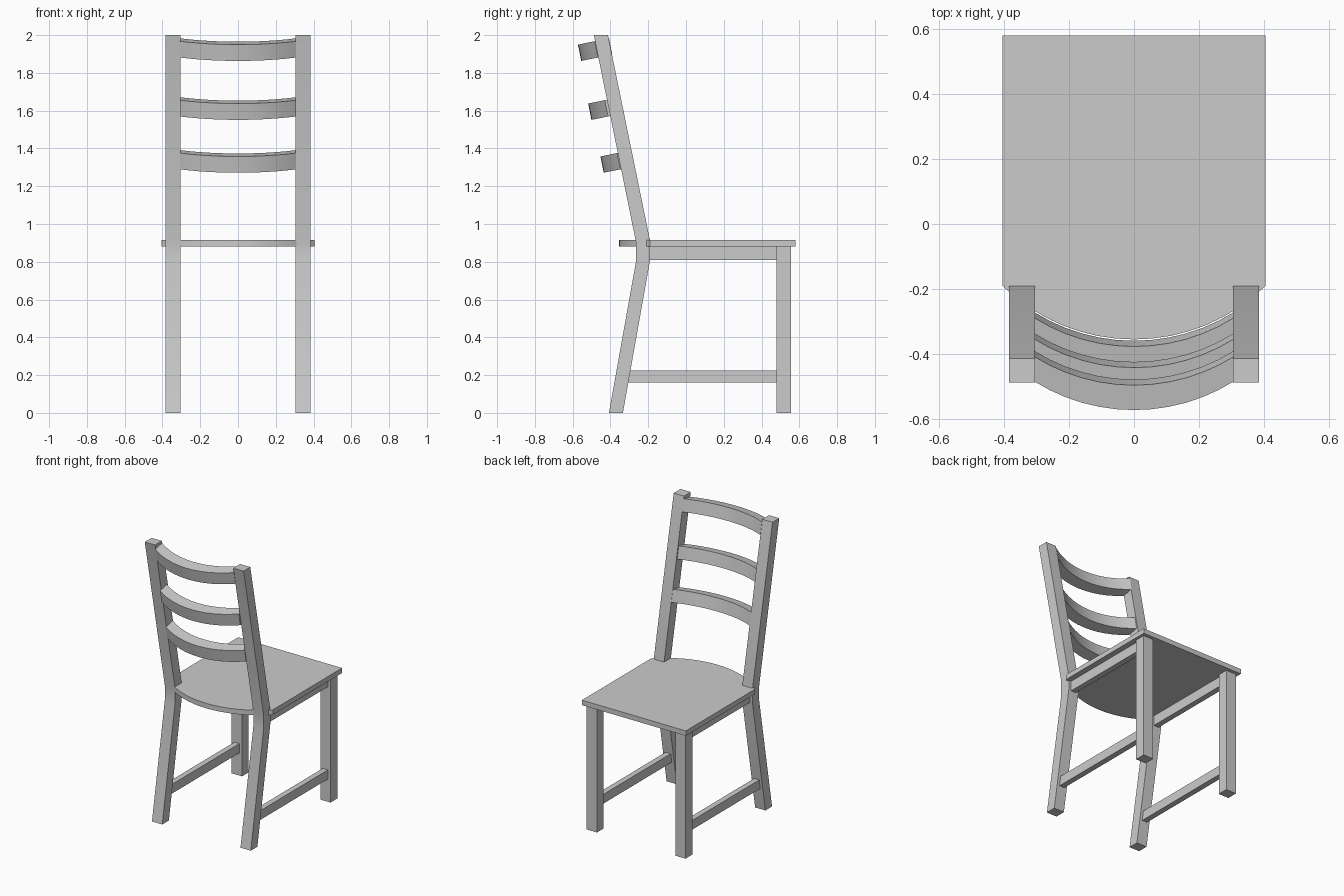
import bpy, bmesh, math
from mathutils import Vector

if "Cube" in bpy.data.objects:
    bpy.data.objects.remove(bpy.data.objects["Cube"])


def finish(name, bm, smooth=False):
    bmesh.ops.recalc_face_normals(bm, faces=bm.faces)
    mesh = bpy.data.meshes.new(name)
    bm.to_mesh(mesh)
    bm.free()
    ob = bpy.data.objects.new(name, mesh)
    bpy.context.collection.objects.link(ob)
    if smooth:
        bpy.ops.object.select_all(action='DESELECT')
        ob.select_set(True)
        bpy.context.view_layer.objects.active = ob
        bpy.ops.object.shade_smooth_by_angle(angle=math.radians(30))
    return ob


def prism(name, points, offset, smooth=False):
    """Extrude a flat outline by an offset vector."""
    bm = bmesh.new()
    face = bm.faces.new([bm.verts.new(p) for p in points])
    ext = bmesh.ops.extrude_face_region(bm, geom=[face])
    verts = [g for g in ext["geom"] if isinstance(g, bmesh.types.BMVert)]
    bmesh.ops.translate(bm, verts=verts, vec=offset)
    return finish(name, bm, smooth)


def side_pair(name, outline, x0, x1, smooth=False):
    """Side-view (y, z) outline extruded along x and mirrored to the left."""
    ob = prism(name, [(x0, y, z) for y, z in outline], (x1 - x0, 0, 0), smooth)
    ob.modifiers.new("mirror", 'MIRROR')
    return ob


def rect(y0, y1, z0, z1):
    return [(y0, z0), (y1, z0), (y1, z1), (y0, z1)]


# Back posts, bent at seat height, running from floor to top
side_pair("back_post", [(-0.408, 0), (-0.334, 0), (-0.19, 0.81), (-0.19, 0.91),
                        (-0.413, 2), (-0.488, 2), (-0.265, 0.905), (-0.265, 0.80)],
          0.305, 0.385, True)

# Front legs, seat aprons and lower stretchers
side_pair("front_leg", rect(0.48, 0.555, 0, 0.88), 0.305, 0.385)
side_pair("side_apron", rect(-0.21, 0.49, 0.81, 0.88), 0.325, 0.365)
side_pair("side_stretcher", [(-0.325, 0.16), (0.49, 0.16), (0.49, 0.225), (-0.315, 0.225)],
          0.325, 0.365)

# Seat with a curved rear edge
R = 0.58
half = math.asin(0.405 / R)
N = 16
arc = [(R * math.sin(t), -0.355 + R * (1 - math.cos(t)), 0.88)
       for t in (-half + 2 * half * i / N for i in range(N + 1))]
prism("seat", arc + [(0.405, 0.58, 0.88), (-0.405, 0.58, 0.88)], (0, 0, 0.035), True)

# Curved back rails, tilted with the posts
tilt = math.atan2(0.223, 1.09)
up = Vector((0, -math.sin(tilt), math.cos(tilt)))
back = Vector((0, -math.cos(tilt), -math.sin(tilt)))
BULGE, DEPTH, HEIGHT, HALF_W = 0.09, 0.078, 0.088, 0.307
r = (HALF_W ** 2 + BULGE ** 2) / (2 * BULGE)
a = math.asin(HALF_W / r)
SEG = 12
for name, y, z in (("lower_rail", -0.271, 1.305), ("middle_rail", -0.336, 1.585),
                   ("top_rail", -0.390, 1.897)):
    front = []
    for i in range(SEG + 1):
        t = -a + 2 * a * i / SEG
        sag = BULGE - r * (1 - math.cos(t))
        front.append(Vector((r * math.sin(t), y, z)) + back * sag)
    rear = [p + back * DEPTH for p in reversed(front)]
    prism(name, front + rear, up * HEIGHT, True)
